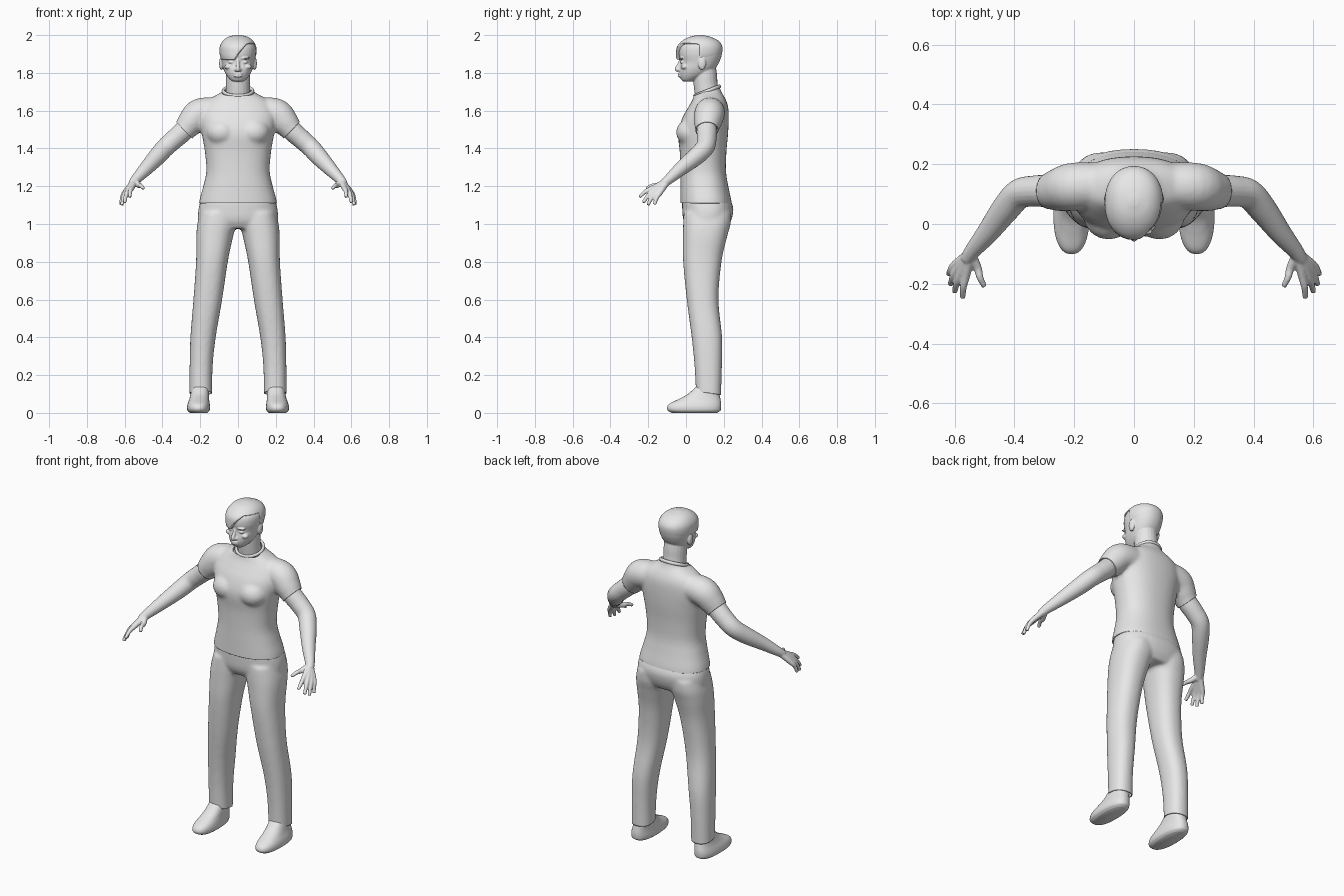
import bpy, bmesh, math
from mathutils import Vector, Matrix

cube = bpy.data.objects.get("Cube")
if cube:
    bpy.data.objects.remove(cube, do_unlink=True)

grey = bpy.data.materials.new("plain grey")
grey.use_nodes = True
grey.diffuse_color = (0.8, 0.8, 0.8, 1)
grey.node_tree.nodes["Principled BSDF"].inputs["Base Color"].default_value = (0.8, 0.8, 0.8, 1)


def spline(rows, steps):
    """Catmull-Rom interpolation through rows of numbers."""
    out = []
    for i in range(len(rows) - 1):
        quad = [rows[max(i - 1, 0)], rows[i], rows[i + 1], rows[min(i + 2, len(rows) - 1)]]
        for s in range(steps):
            t = s / steps
            out.append([b + t * ((c - a) + t * ((2 * a - 5 * b + 4 * c - d) + t * (3 * b - a - 3 * c + d))) / 2
                        for a, b, c, d in zip(*quad)])
    return out + [list(rows[-1])]


def skin(bm, rings):
    loops = [[bm.verts.new(p) for p in ring] for ring in rings]
    n = len(loops[0])
    for a, b in zip(loops, loops[1:]):
        for i in range(n):
            bm.faces.new((a[i], a[(i + 1) % n], b[(i + 1) % n], b[i]))
    bm.faces.new(loops[0][::-1])
    bm.faces.new(loops[-1])


def stack(bm, rows, side=1, power=2.3, n=40, steps=6):
    """Upright loft; each row is z, centre x, half width, front y, back y."""
    rings = []
    for z, cx, rx, yf, yb in spline(rows, steps):
        ring = []
        for k in range(n):
            a = math.tau * k / n
            c, s = math.cos(a), math.sin(a)
            px = math.copysign(abs(c) ** (2 / power), c)
            py = math.copysign(abs(s) ** (2 / power), s)
            ring.append((side * (cx + rx * px), (yf + yb) / 2 + (yb - yf) / 2 * py, z))
        rings.append(ring)
    skin(bm, rings)


def tube(bm, rows, side=1, n=20, steps=5):
    """Round limb along a path; each row is x, y, z, radius."""
    pts = spline(rows, steps)
    rings = []
    for i, (x, y, z, r) in enumerate(pts):
        t = Vector(pts[min(i + 1, len(pts) - 1)][:3]) - Vector(pts[max(i - 1, 0)][:3])
        u = t.cross(Vector((1, 0, 1))).normalized()
        v = t.cross(u).normalized()
        ring = []
        for k in range(n):
            a = math.tau * k / n
            p = Vector((x, y, z)) + r * (math.cos(a) * u + math.sin(a) * v)
            ring.append((side * p.x, p.y, p.z))
        rings.append(ring)
    skin(bm, rings)


def blob(bm, centre, size):
    m = Matrix.Translation(centre) @ Matrix.Diagonal((*size, 1))
    bmesh.ops.create_uvsphere(bm, u_segments=20, v_segments=12, radius=1, matrix=m)


def finish(name, bm, voxel=0, smooth=0):
    bmesh.ops.recalc_face_normals(bm, faces=bm.faces)
    mesh = bpy.data.meshes.new(name)
    bm.to_mesh(mesh)
    bm.free()
    obj = bpy.data.objects.new(name, mesh)
    bpy.context.collection.objects.link(obj)
    if voxel:
        mod = obj.modifiers.new("blend", "REMESH")
        mod.mode = "VOXEL"
        mod.voxel_size = voxel
        mod = obj.modifiers.new("soften", "SMOOTH")
        mod.factor = 0.5
        mod.iterations = smooth
        bpy.context.view_layer.update()
        deps = bpy.context.evaluated_depsgraph_get()
        obj.data = bpy.data.meshes.new_from_object(obj.evaluated_get(deps))
        obj.modifiers.clear()
    obj.data.materials.clear()
    obj.data.materials.append(grey)
    obj.data.shade_smooth()
    return obj


def trim(obj, cuts):
    """Open a garment at planes, each limited to a region, and give it thickness."""
    bm = bmesh.new()
    bm.from_mesh(obj.data)
    for point, normal, region in cuts:
        faces = [f for f in bm.faces if all(region(v.co) for v in f.verts)]
        geom = set(faces)
        for f in faces:
            geom.update(f.verts)
            geom.update(f.edges)
        bmesh.ops.bisect_plane(bm, geom=list(geom), plane_co=point, plane_no=normal, clear_outer=True)
    bm.to_mesh(obj.data)
    bm.free()
    obj.data.shade_smooth()
    mod = obj.modifiers.new("cloth", "SOLIDIFY")
    mod.thickness = 0.005
    mod.offset = -1


# Shirt: torso, chest and sleeves blended together, then opened at hems
bm = bmesh.new()
stack(bm, [(1.05, 0, .20, -.03, .24), (1.11, 0, .207, -.03, .242), (1.2, 0, .184, -.03, .224),
           (1.28, 0, .168, -.03, .212), (1.38, 0, .175, -.033, .214), (1.48, 0, .192, -.042, .223),
           (1.56, 0, .205, -.02, .226), (1.62, 0, .19, .013, .223), (1.66, 0, .155, .035, .21),
           (1.70, 0, .085, .045, .187), (1.73, 0, .072, .048, .178), (1.77, 0, .07, .05, .175)])
for side in (1, -1):
    blob(bm, (side * .085, .03, 1.485), (.085, .083, .075))
    tube(bm, [(.10, .13, 1.595, .075), (.2, .125, 1.585, .081), (.25, .115, 1.537, .073),
              (.285, .11, 1.495, .061), (.33, .11, 1.45, .056)], side)
shirt = finish("shirt", bm, .009, 8)
trim(shirt, [((0, 0, 1.11), (0, 0, -1), lambda c: c.z < 1.2),
             ((0, .11, 1.705), (0, -.05, .13), lambda c: abs(c.x) < .12 and c.z > 1.66),
             ((.284, .11, 1.495), (.72, 0, -.69), lambda c: c.x > .215 and c.z > 1.3),
             ((-.284, .11, 1.495), (-.72, 0, -.69), lambda c: c.x < -.215 and c.z > 1.3)])

# Collar band
bpy.ops.mesh.primitive_torus_add(location=(0, .112, 1.704), rotation=(.37, 0, 0), major_radius=.072,
                                 minor_radius=.008, major_segments=40, minor_segments=10)
collar = bpy.context.object
collar.name = "collar"
collar.scale = (1.08, .98, 1.2)
collar.data.materials.append(grey)
collar.data.shade_smooth()

# Trousers: pelvis and two legs
bm = bmesh.new()
stack(bm, [(.975, 0, .19, .01, .215), (1.02, 0, .211, -.014, .24), (1.08, 0, .209, -.02, .251),
           (1.13, 0, .195, -.02, .234), (1.19, 0, .172, -.01, .21)])
for side in (1, -1):
    stack(bm, [(1.06, .105, .095, -.012, .24), (1.0, .112, .103, -.015, .236), (.93, .124, .097, -.016, .217),
               (.8, .138, .084, -.015, .188), (.6, .16, .076, .004, .172), (.4, .185, .067, .03, .191),
               (.25, .195, .061, .045, .19), (.1, .197, .06, .053, .186), (.05, .197, .06, .053, .186)], side)
trousers = finish("trousers", bm, .009, 8)
trim(trousers, [((0, .12, .105), (0, -.15, -1), lambda c: c.z < .2)])

for side, word in ((1, "left"), (-1, "right")):
    # Shoe
    bm = bmesh.new()
    stack(bm, [(0, .208, .046, -.075, .165), (.012, .209, .058, -.096, .182), (.03, .209, .061, -.1, .186),
               (.05, .208, .058, -.085, .186), (.075, .205, .052, -.035, .182), (.1, .202, .049, .01, .177),
               (.14, .199, .045, .055, .17)], side, 2.4)
    finish(word + "_shoe", bm)

    # Arm with hand and fingers
    bm = bmesh.new()
    tube(bm, [(.24, .11, 1.545, .05), (.285, .11, 1.495, .054), (.335, .11, 1.45, .052),
              (.385, .10, 1.405, .05), (.43, .05, 1.355, .047), (.49, -.03, 1.29, .037),
              (.54, -.09, 1.237, .027), (.56, -.12, 1.212, .022)], side)
    for knuckle, tip in (((.562, -.172, 1.192), (.573, -.247, 1.143)),
                         ((.58, -.168, 1.18), (.60, -.227, 1.113)),
                         ((.593, -.155, 1.17), (.614, -.202, 1.1)),
                         ((.6, -.138, 1.165), (.62, -.167, 1.103)),
                         ((.524, -.145, 1.205), (.50, -.209, 1.188))):
        middle = Vector(knuckle).lerp(Vector(tip), .5) + Vector((.003, -.002, .006))
        tube(bm, [(.548, -.1, 1.226, .019), (*knuckle, .0145), (*middle, .0115), (*tip, .009)], side, 14)
    finish(word + "_arm", bm, .0045, 2)

# Head and neck with facial features
bm = bmesh.new()
stack(bm, [(1.755, 0, .028, -.015, .03), (1.765, 0, .043, -.026, .06), (1.79, 0, .063, -.035, .115),
           (1.82, 0, .077, -.036, .152), (1.857, 0, .086, -.029, .176), (1.9, 0, .094, -.037, .19),
           (1.94, 0, .092, -.03, .186), (1.97, 0, .073, 0, .16), (1.988, 0, .045, .03, .12),
           (1.993, 0, .015, .06, .09)], power=2.15)
tube(bm, [(0, .12, 1.64, .067), (0, .105, 1.73, .064), (0, .1, 1.79, .064), (0, .095, 1.85, .06)])
tube(bm, [(0, -.026, 1.873, .008), (0, -.037, 1.845, .009), (0, -.049, 1.82, .011), (0, -.04, 1.811, .009)])
for z in (1.795, 1.783):
    blob(bm, (0, -.034, z), (.025, .01, .006))
for side in (1, -1):
    blob(bm, (side * .013, -.037, 1.816), (.008, .01, .007))
    blob(bm, (side * .036, -.019, 1.857), (.016, .012, .008))
    blob(bm, (side * .036, -.025, 1.878), (.028, .012, .006))
    blob(bm, (side * .05, -.008, 1.832), (.022, .018, .014))
    blob(bm, (side * .088, .085, 1.85), (.012, .021, .035))
finish("head", bm, .004, 3)

# Hair: a cap with a side-swept fringe, tucked into the scalp below the hairline
bm = bmesh.new()
stack(bm, [(1.85, 0, .075, -.046, .16), (1.87, 0, .088, -.051, .176), (1.9, 0, .097, -.053, .19),
           (1.94, 0, .096, -.047, .192), (1.97, 0, .08, -.02, .172), (1.99, 0, .053, .018, .132),
           (2, 0, .015, .06, .09)], power=2.15, n=96, steps=10)
for v in bm.verts:
    part = min(max(v.co.x + .015, 0) / .065, 1)
    line = 1.872 + .083 * part ** .8
    tuck = min(max(line - v.co.z, 0) / .006, 1) * min(max(.075 - v.co.y, 0) / .04, 1)
    v.co.y += .032 * tuck
    v.co.x *= 1 - .1 * tuck
finish("hair", bm)
